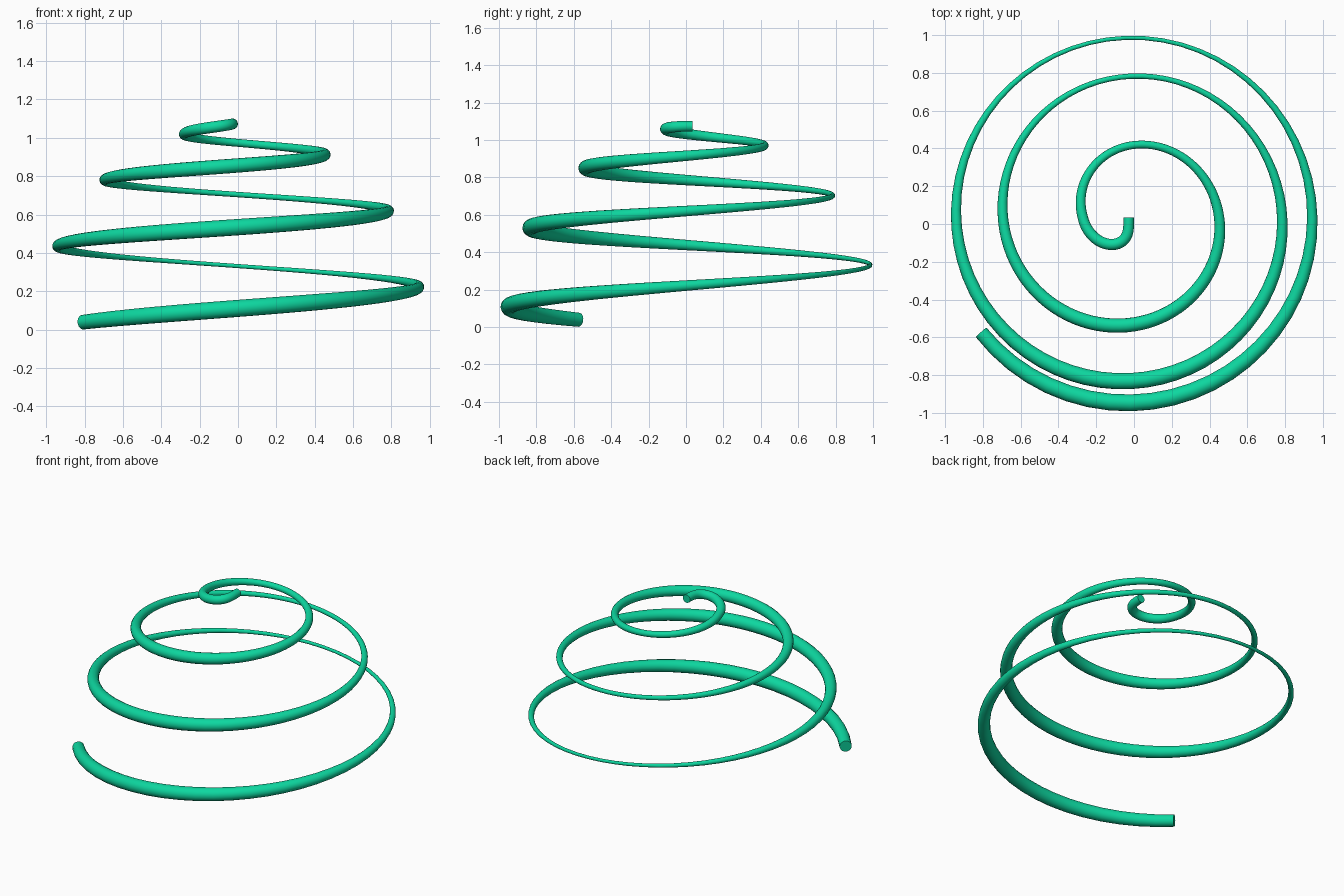
import bpy
import math

cube = bpy.data.objects.get("Cube")
if cube:
    bpy.data.objects.remove(cube, do_unlink=True)

# Spiral radius at each quarter turn, counted outward from the tip
RADII = [0.16, 0.243, 0.379, 0.4785, 0.57, 0.666, 0.747,
         0.8125, 0.867, 0.914, 0.951, 0.972, 0.982, 0.996, 1.0]
CENTRE_X, CENTRE_Y, TIP_Z = -0.028, 0.035, 1.073
QUARTERS = 12.578
STEPS = 340


def spiral_radius(u):
    """Smoothly interpolated radius; a tight hook closes the first quarter."""
    if u < 1:
        return RADII[1] * u ** 0.35
    i = int(u)
    t = u - i
    a, b, c, d = RADII[i - 1:i + 3]
    return b + t / 2 * (c - a + t * (2 * a - 5 * b + 4 * c - d
                                     + t * (3 * (b - c) + d - a)))


def spiral_point(u):
    angle = -math.pi / 2 * (1 + u)
    r = spiral_radius(u)
    return (CENTRE_X + r * math.cos(angle),
            CENTRE_Y + r * math.sin(angle),
            TIP_Z - 0.042 * u - 0.0032 * u * u)


# Green material
green = bpy.data.materials.new("sea green")
green.use_nodes = True
color = (0.004, 0.68, 0.35, 1)
green.diffuse_color = color
green.node_tree.nodes["Principled BSDF"].inputs["Base Color"].default_value = color

# Coil path, sampled more densely near the tip; thicker at the front
curve = bpy.data.curves.new("spiral_coil", "CURVE")
curve.dimensions = "3D"
curve.bevel_depth = 1.0
curve.bevel_resolution = 6
curve.use_fill_caps = True
spline = curve.splines.new("POLY")
spline.points.add(STEPS)
for i, point in enumerate(spline.points):
    x, y, z = spiral_point(QUARTERS * (i / STEPS) ** 2)
    point.co = (x, y, z, 1)
    point.radius = 0.028 - 0.0175 * y
curve.materials.append(green)

# Solid tube with smooth sides and flat ends
coil = bpy.data.objects.new("spiral_coil", curve)
bpy.context.collection.objects.link(coil)
bpy.ops.object.select_all(action="DESELECT")
coil.select_set(True)
bpy.context.view_layer.objects.active = coil
bpy.ops.object.convert(target="MESH")
bpy.ops.object.shade_smooth_by_angle(angle=math.radians(50))
